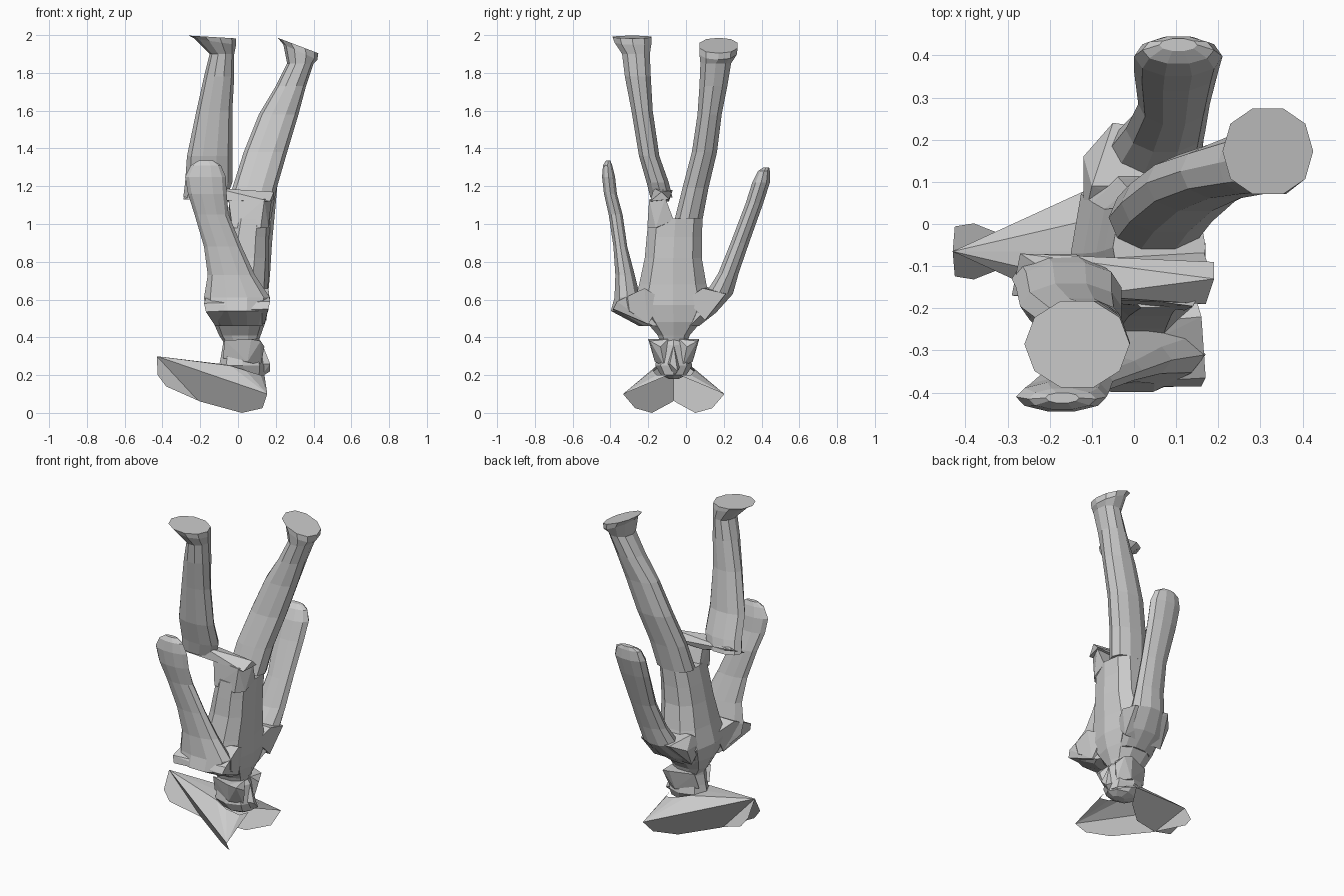
import bpy, bmesh, math

C = -.065  # y of the figure's own midline

def make(name, verts, faces):
    me = bpy.data.meshes.new(name)
    me.from_pydata(verts, [], faces)
    ob = bpy.data.objects.new(name, me)
    bpy.context.collection.objects.link(ob)
    return ob

def loft(name, rings, n=10, power=1.0):
    """Faceted tube; ring = x0, x1, y0, y1, z, (slope of z along x). Lower power = boxier."""
    verts, faces = [], []
    for x0, x1, y0, y1, z, *slope in rings:
        for i in range(n):
            a = 2 * math.pi * i / n
            c, s = (math.copysign(abs(v) ** power, v) for v in (math.cos(a), math.sin(a)))
            dx = (x1 - x0) / 2 * c
            verts.append(((x0 + x1) / 2 + dx, (y0 + y1) / 2 + (y1 - y0) / 2 * 1.03 * s,
                          z + (slope[0] * dx if slope else 0)))
    for r in range(len(rings) - 1):
        for i in range(n):
            j = (i + 1) % n
            faces.append((r * n + j, r * n + i, (r + 1) * n + i, (r + 1) * n + j))
    faces += [tuple(range(n)), tuple(range(len(verts) - 1, len(verts) - n - 1, -1))]
    return make(name, verts, faces)

def hull(name, pts):
    ob = make(name, pts, [])
    bm = bmesh.new()
    bm.from_mesh(ob.data)
    bmesh.ops.convex_hull(bm, input=bm.verts)
    bm.to_mesh(ob.data)
    bm.free()
    return ob

# Legs, feet in the air
loft("front_leg", [
    (-.26, -.01, -.39, -.18, 1.99, -.06), (-.23, -.01, -.38, -.18, 1.965, -.15),
    (-.15, -.02, -.34, -.19, 1.9), (-.18, -.02, -.325, -.185, 1.78),
    (-.22, -.03, -.29, -.175, 1.6), (-.27, -.03, -.25, -.14, 1.36),
    (-.28, -.03, -.21, -.09, 1.22), (-.29, -.06, -.19, -.07, 1.14)])
loft("back_leg", [
    (.21, .425, .07, .275, 1.945, -.38), (.24, .42, .07, .27, 1.91, -.45),
    (.26, .40, .075, .24, 1.85), (.20, .36, .07, .22, 1.73),
    (.11, .32, .06, .19, 1.58), (.03, .26, .03, .165, 1.38),
    (-.03, .205, -.02, .12, 1.19), (-.06, .175, -.06, .09, 1.03)], 10, .9)

# Hips bridge the stepping leg to the torso
hull("hip_bridge", [
    (-.29, -.17, 1.13), (-.27, -.07, 1.18), (-.12, -.17, 1.19), (.17, -.19, 1.12),
    (.19, -.09, 1.13), (.19, -.13, 1.17), (-.05, -.09, 1.12)])
hull("front_hip", [
    (-.03, -.19, .98), (.12, -.205, .98), (-.04, C, .98), (.165, C, 1.02), (.16, -.16, .98),
    (.14, -.195, 1.13), (.18, -.11, 1.14), (-.05, -.17, 1.13), (-.04, -.11, 1.13)])

# Torso down to the neck
loft("torso", [
    (-.05, .17, -.20, .09, 1.03), (-.07, .165, -.21, .085, .93), (-.09, .165, -.22, .085, .82),
    (-.12, .16, -.25, .11, .68), (-.15, .16, -.28, .14, .57),
    (-.13, .145, -.21, .08, .48), (-.10, .12, -.15, .02, .41), (-.06, .10, -.13, 0, .35)], 10, .8)

# Arms with rounded fists
loft("front_arm", [
    (-.21, -.13, -.425, -.40, 1.335), (-.25, -.09, -.44, -.39, 1.31), (-.28, -.065, -.445, -.375, 1.25),
    (-.265, -.06, -.435, -.365, 1.16),
    (-.23, -.05, -.41, -.335, 1.05), (-.18, .02, -.385, -.31, .88), (-.16, .09, -.375, -.27, .73),
    (-.18, .17, -.38, -.24, .61), (-.17, .16, -.40, -.2, .54), (-.11, .13, -.25, -.1, .46)])
loft("back_arm", [
    (.06, .15, .41, .44, 1.30), (.02, .19, .38, .445, 1.28), (.0, .21, .35, .445, 1.22),
    (.0, .20, .315, .41, 1.11),
    (.01, .18, .235, .335, .9), (-.02, .17, .17, .28, .74),
    (-.06, .16, .10, .25, .63), (-.11, .15, .02, .16, .53), (-.09, .12, -.03, .07, .46)])

# Angular shoulders
hull("front_shoulder", [
    (.17, -.365, .59), (.16, -.22, .66), (-.18, -.385, .58), (-.16, -.25, .64), (.16, -.385, .55),
    (-.17, -.39, .535), (.14, -.2, .47), (-.12, -.2, .46), (.13, -.12, .6), (-.12, -.12, .6)])
hull("back_shoulder", [
    (.16, .09, .66), (.165, .21, .63), (-.05, .24, .64), (-.12, .16, .6), (-.1, .09, .67),
    (.15, .1, .49), (-.11, .1, .49), (.13, .0, .6), (-.12, .0, .6)])

# Head with nose and broad cheeks
loft("head", [
    (-.08, .11, -.14, .01, .39), (-.08, .13, -.15, .02, .36), (-.09, .14, -.15, .02, .30),
    (-.10, .15, -.16, .03, .25), (-.05, .14, -.13, .0, .20), (.02, .10, -.09, -.04, .18)], 8)
hull("nose", [(.10, C - .04, .26), (.10, C + .04, .26), (.17, C - .02, .26),
              (.17, C + .02, .22), (.13, C, .36), (.12, C, .19)])
for side in (-1, 1):
    hull("cheek", [(x, C + side * y, z) for x, y, z in
                   [(-.08, .05, .29), (-.07, .08, .385), (.07, .135, .39), (.12, .125, .38),
                    (.14, .07, .35), (.12, .05, .25), (.05, .1, .27), (.11, .03, .39)]])

# Hat brim: two flat crossing sheets, tented up to the head
outline = [(-.43, .3), (-.425, .2), (-.38, .14), (-.2, .06), (.02, 0), (.13, .025), (.155, .1)]
for side in (-1, 1):
    sheet = [(x, C + side * (.0565 * (x + .43) + .0526 * (z - .3)) / .084, z) for x, z in outline]
    make("brim_sheet", sheet, [tuple(range(7))])
    tent = [sheet[0], sheet[6]] + [(x, C + side * y, z) for x, y, z in
            [(-.10, 0, .26), (-.04, .09, .25), (.04, .11, .225), (.12, .09, .20), (.14, .03, .2)]]
    make("brim_tent", tent, [(0, 2, 3), (0, 3, 1), (1, 3, 4), (1, 4, 5), (1, 5, 6)])
